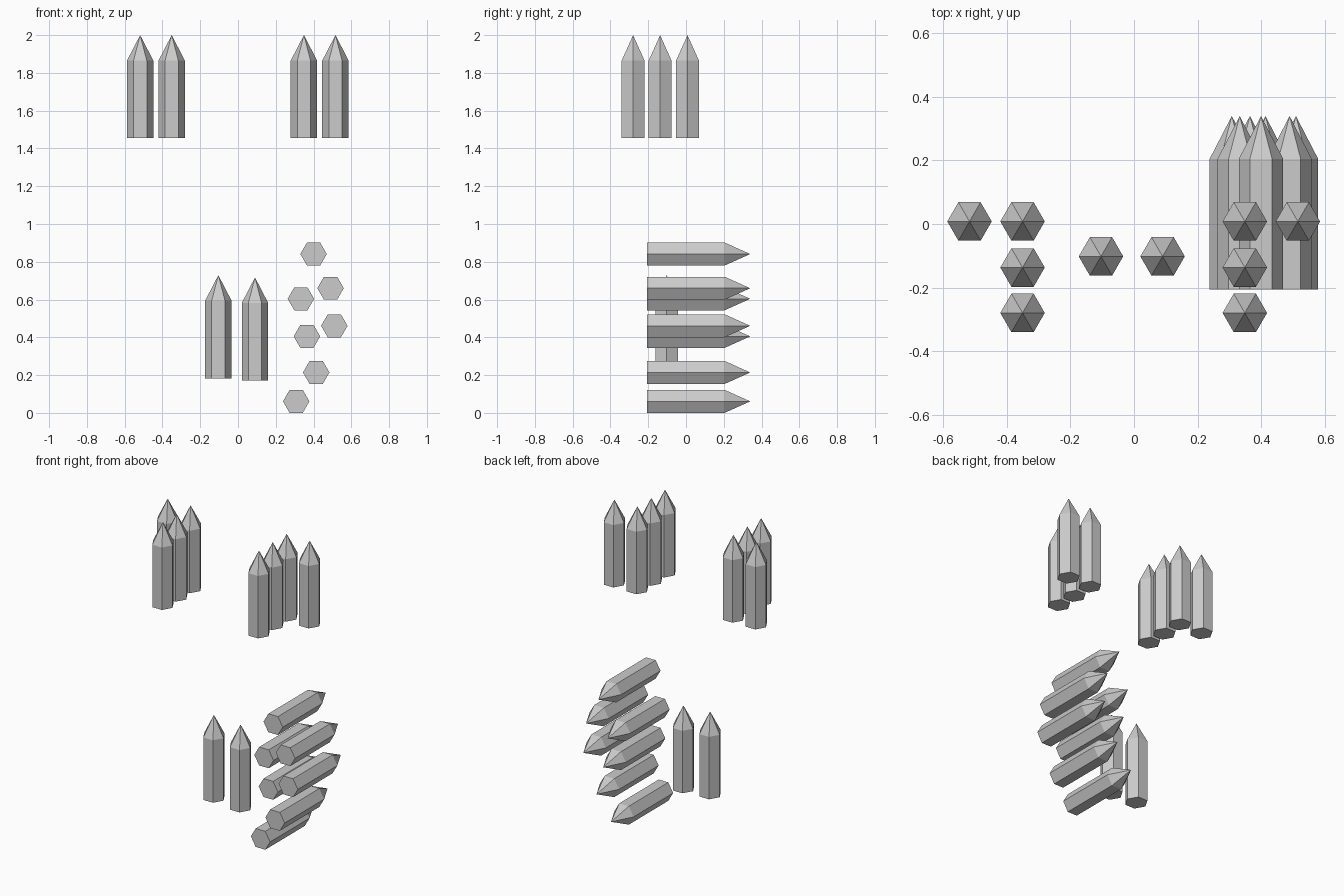
import bpy, bmesh
from math import pi, cos, sin

if "Cube" in bpy.data.objects:
    bpy.data.objects.remove(bpy.data.objects["Cube"])

R, BODY, LENGTH = 0.07, 0.411, 0.546


def pencil_mesh():
    """Hexagonal shaft with a six-sided point, base at the origin, along +z."""
    bm = bmesh.new()
    rings = [[bm.verts.new((R * cos(i * pi / 3), R * sin(i * pi / 3), z))
              for i in range(6)] for z in (0, BODY)]
    tip = bm.verts.new((0, 0, LENGTH))
    bm.faces.new(rings[0][::-1])
    for i in range(6):
        j = (i + 1) % 6
        bm.faces.new((rings[0][i], rings[0][j], rings[1][j], rings[1][i]))
        bm.faces.new((rings[1][i], rings[1][j], tip))
    mesh = bpy.data.meshes.new("hex_spike")
    bm.to_mesh(mesh)
    bm.free()
    return mesh


mesh = pencil_mesh()


def place(name, location, rotation=(0, 0, 0)):
    ob = bpy.data.objects.new(name, mesh)
    ob.location = location
    ob.rotation_euler = rotation
    bpy.context.collection.objects.link(ob)


# Upper groups: an L of four upright spikes on each side
for side, label in ((-1, "left"), (1, "right")):
    cx = -0.001
    for n, (x, y) in enumerate([(0.517, 0.008), (0.35, 0.008),
                                (0.35, -0.137), (0.35, -0.28)]):
        place(f"upper_{label}_spike_{n + 1}", (side * x + cx, y, 2 - LENGTH))

# Lower upright pair
place("lower_spike_left", (-0.104, -0.102, 0.183))
place("lower_spike_right", (0.09, -0.102, 0.171))

# Staggered stack lying down, points towards the back
stack = [(0.308, 0.061), (0.414, 0.214), (0.365, 0.405), (0.51, 0.461),
         (0.333, 0.604), (0.49, 0.66), (0.40, 0.841)]
for n, (x, z) in enumerate(stack):
    place(f"lying_spike_{n + 1}", (x, -0.206, z), (-pi / 2, 0, 0))
